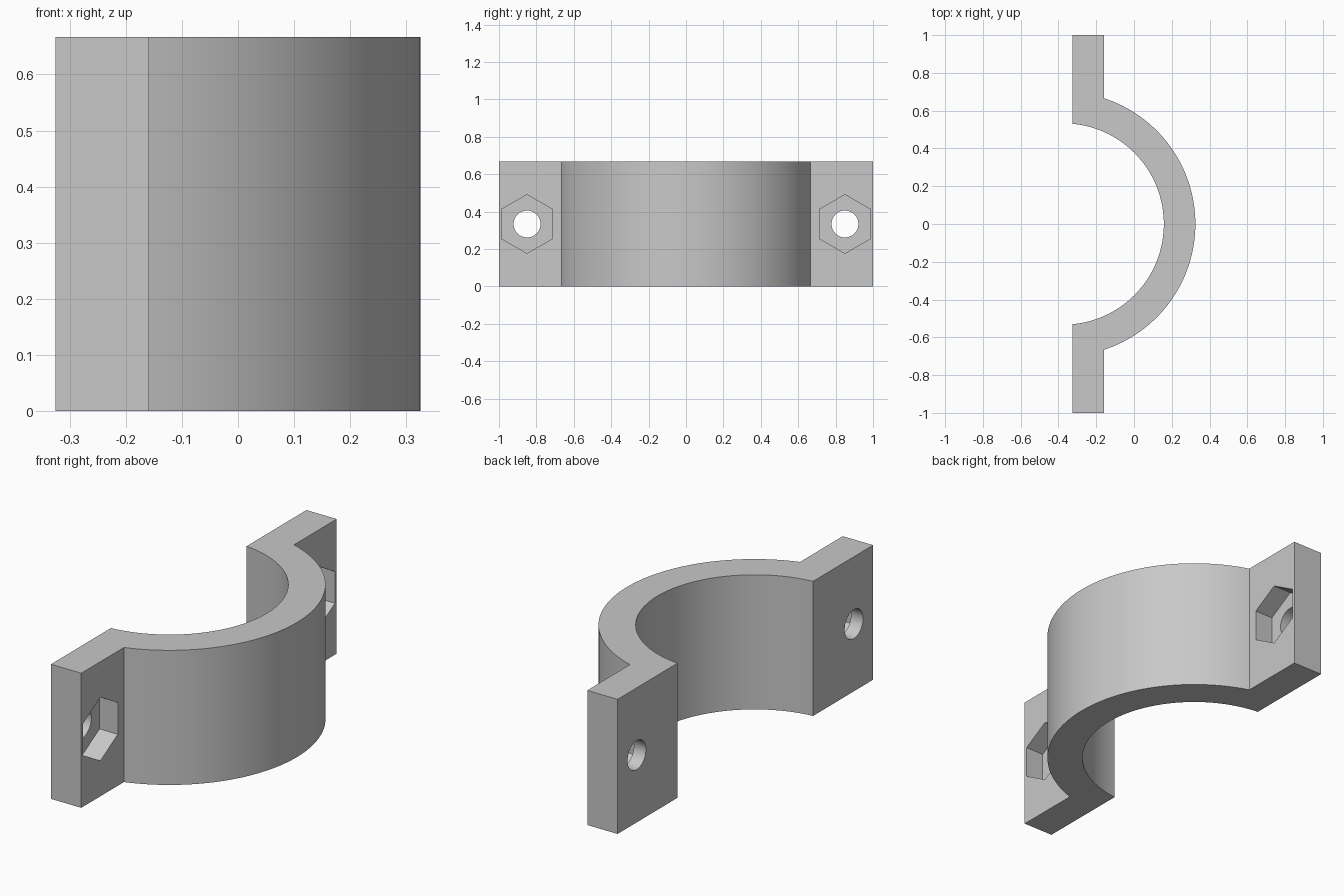
import bpy, bmesh
from math import sin, cos, pi, asin, acos, radians
from mathutils import Vector

cube = bpy.data.objects.get("Cube")
if cube:
    bpy.data.objects.remove(cube, do_unlink=True)

HEIGHT = 0.667
BACK, FACE = -0.325, -0.159      # two sides of the bolt flanges
CENTRE = -0.375                  # x of the ring axis
OUTER, INNER = 0.7, 0.533
BOLT_Y, BOLT_Z = 0.85, HEIGHT / 2
POCKET_DEPTH = 0.1

grey = bpy.data.materials.new("plain grey")
grey.use_nodes = True
colour = (0.58, 0.58, 0.58, 1)
grey.diffuse_color = colour
grey.node_tree.nodes["Principled BSDF"].inputs["Base Color"].default_value = colour


def prism(name, points, direction):
    """Extrude a closed outline along a direction."""
    bm = bmesh.new()
    face = bm.faces.new([bm.verts.new(p) for p in points])
    new = bmesh.ops.extrude_face_region(bm, geom=[face])["geom"]
    bmesh.ops.translate(bm, vec=Vector(direction),
                        verts=[v for v in new if isinstance(v, bmesh.types.BMVert)])
    bmesh.ops.recalc_face_normals(bm, faces=bm.faces)
    mesh = bpy.data.meshes.new(name)
    bm.to_mesh(mesh)
    bm.free()
    mesh.materials.append(grey)
    obj = bpy.data.objects.new(name, mesh)
    bpy.context.collection.objects.link(obj)
    return obj


def arc(radius, end_x, steps):
    """Arc around the ring axis, from -y to +y, stopping at end_x."""
    a = acos((end_x - CENTRE) / radius)
    angles = [-a + 2 * a * i / steps for i in range(steps + 1)]
    return [(CENTRE + radius * cos(t), radius * sin(t), 0) for t in angles]


def polygon(x, y, radius, sides):
    """Regular polygon facing x, with a corner at the top."""
    return [(x, y + radius * sin(2 * pi * i / sides), BOLT_Z + radius * cos(2 * pi * i / sides))
            for i in range(sides)]


# Half ring with flanges
outline = arc(OUTER, FACE, 64)
outline += [(FACE, 1, 0), (BACK, 1, 0)]
outline += arc(INNER, BACK, 64)[::-1]
outline += [(BACK, -1, 0), (FACE, -1, 0)]
clamp = prism("clamp_half", outline, (0, 0, HEIGHT))

# Bolt holes and hexagonal nut pockets
cutters = []
for side in (-1, 1):
    y = side * BOLT_Y
    cutters.append(prism("bolt_hole_cutter", polygon(BACK - 0.1, y, 0.072, 48), (0.4, 0, 0)))
    cutters.append(prism("nut_pocket_cutter",
                         polygon(FACE - POCKET_DEPTH, y, 0.157, 6), (0.2, 0, 0)))

bpy.ops.object.select_all(action="DESELECT")
clamp.select_set(True)
bpy.context.view_layer.objects.active = clamp
for cutter in cutters:
    cutter.hide_render = True
    mod = clamp.modifiers.new("cut", "BOOLEAN")
    mod.operation = "DIFFERENCE"
    mod.solver = "EXACT"
    mod.object = cutter
    bpy.ops.object.modifier_apply(modifier=mod.name)
    bpy.data.objects.remove(cutter, do_unlink=True)

bpy.ops.object.shade_smooth_by_angle(angle=radians(20))
